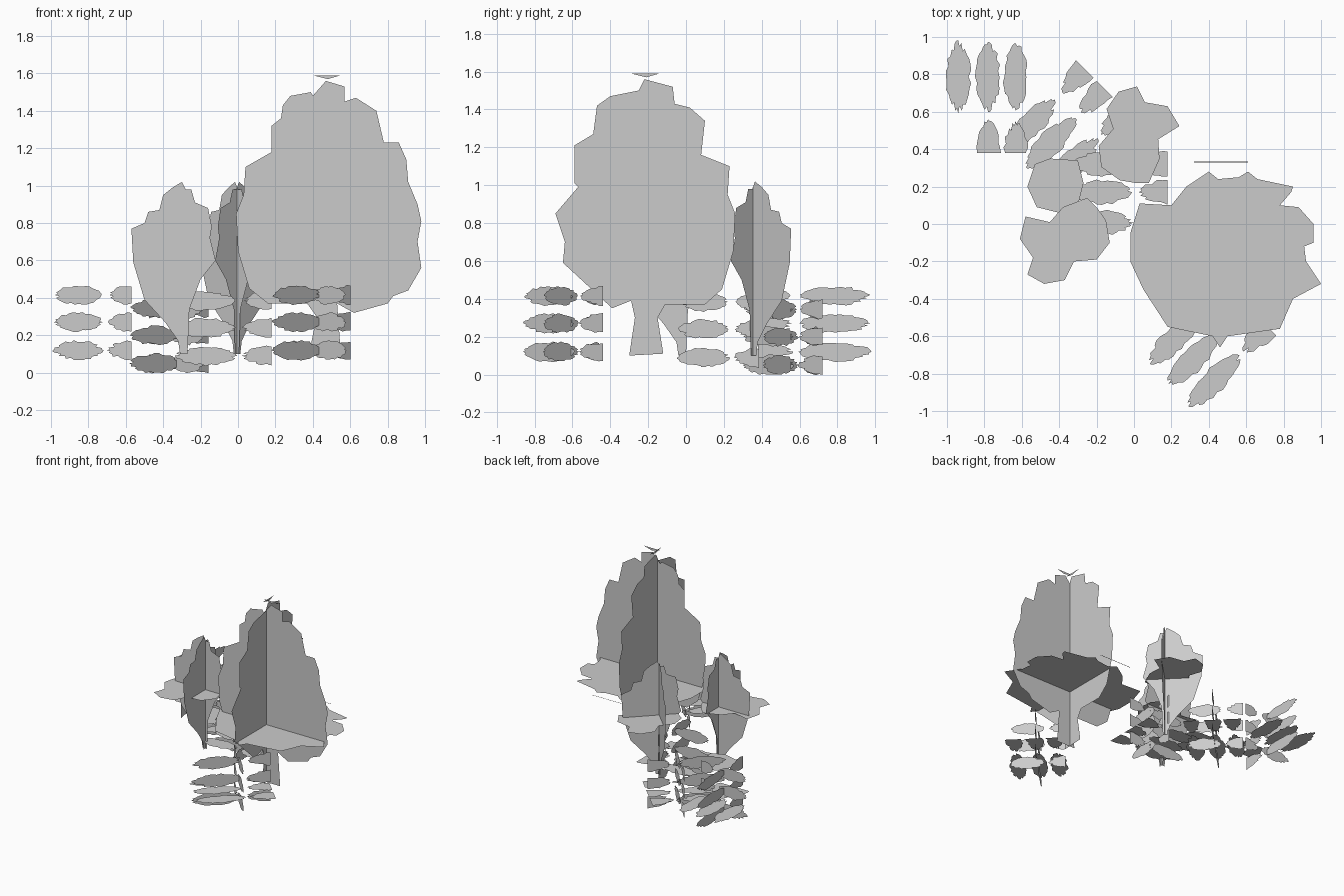
import bpy
import math
import random
from mathutils import Matrix, Vector

random.seed(4)
cube = bpy.data.objects.get("Cube")
if cube:
    bpy.data.objects.remove(cube)

grey = bpy.data.materials.new("plain_grey")
grey.use_nodes = True
COLOUR = (0.6, 0.6, 0.6, 1)
grey.diffuse_color = COLOUR
grey.node_tree.nodes["Principled BSDF"].inputs["Base Color"].default_value = COLOUR


def build(name, outlines, place):
    """Make one object from a list of flat outlines (lists of Vectors)."""
    verts, faces = [], []
    for outline in outlines:
        start = len(verts)
        verts += [place @ p for p in outline]
        faces.append(range(start, len(verts)))
    mesh = bpy.data.meshes.new(name)
    mesh.from_pydata([tuple(v) for v in verts], [], [tuple(f) for f in faces])
    mesh.materials.append(grey)
    obj = bpy.data.objects.new(name, mesh)
    bpy.context.collection.objects.link(obj)


def spot(x, y, z=0, degrees=0):
    return Matrix.Translation((x, y, z)) @ Matrix.Rotation(math.radians(degrees), 4, "Z")


def along_x(points, y=0):
    return [Vector((u, y, z)) for u, z in points]


def along_y(points, x=0):
    return [Vector((x, u, z)) for u, z in points]


def flat(points, z):
    return [Vector((x, y, z)) for x, y in points]


def hundredths(points):
    return [(a / 100, b / 100) for a, b in points]


# Large tree: two crossed upright cards, a level crown card and a tip
BIG_FRONT = hundredths([
    (-9, 10), (-5, 30), (-10, 37), (-31, 37), (-41, 45), (-47, 65), (-48, 85),
    (-44, 95), (-43, 110), (-29, 118), (-29, 132), (-24, 136), (-23, 143),
    (-19, 148), (-8, 150), (-7, 148), (0, 156), (10, 153), (10, 145), (16, 147),
    (27, 140), (31, 123), (39, 123), (43, 114), (44, 102), (49, 90), (51, 81),
    (49, 70), (51, 56), (44, 44), (36, 41), (33, 37), (15, 32), (6, 37), (8, 10)])
BIG_SIDE = hundredths([
    (10, 11), (7, 30), (11, 37), (32, 37), (41, 45), (47, 65), (48, 85),
    (44, 95), (45, 110), (30, 116), (32, 134), (24, 141), (16, 143),
    (15, 152), (0, 156), (-3, 150), (-18, 147), (-25, 142), (-27, 127),
    (-37, 121), (-37, 101), (-35, 99), (-47, 85), (-42, 70), (-43, 59),
    (-17, 35), (-7, 39), (-5, 30), (-8, 10)])
BIG_CROWN = hundredths([
    (-2, -5), (3, 11), (20, 10), (28, 20), (40, 28), (45, 24), (56, 25),
    (61, 28), (66, 24), (85, 20), (84, 17), (78, 10), (88, 9), (96, 0),
    (96, -10), (91, -12), (92, -20), (100, -32), (85, -40), (78, -56),
    (50, -60), (46, -66), (42, -60), (18, -55), (5, -35), (-2, -20)])
TIP = hundredths([(-7, 159), (8, 159), (1, 157)])
AXIS = Vector((0.47, -0.22, 0))
big_crown = [p - AXIS for p in flat(BIG_CROWN, 0.57)]
crown_sliver = [p - AXIS for p in flat(
    hundredths([(32, 33), (61, 33), (61, 33.5), (32, 33.5)]), 0.57)]
build("large_tree", [along_x(BIG_FRONT, -0.02), along_y(BIG_SIDE, -0.045),
                     along_x(TIP, -0.02), along_y(TIP, -0.045),
                     big_crown, crown_sliver], spot(*AXIS))

# Small trees: the same crossed cards, one turned against the other
SMALL_PROFILE = hundredths([
    (-1, 10), (-2, 17), (-9, 27), (-20, 39), (-26, 59), (-27, 77), (-20, 80),
    (-18, 86), (-12, 87), (-10, 95), (-5, 99), (0, 102), (2, 98), (5, 98),
    (7, 91), (14, 88), (16, 78), (15, 72), (18, 60), (10, 50), (4, 34), (3, 10)])
SMALL_CROWN = hundredths([
    (-31, -5), (-28, 7), (-15, 4), (-8, 12), (5, 17), (10, 12), (15, 5),
    (17, -7), (10, -16), (-2, -17), (-7, -27), (-18, -29), (-27, -24), (-24, -15)])
for name, place in (("small_tree_right", spot(-0.3, -0.03)),
                    ("small_tree_back", spot(-0.005, 0.375, 0, -135))):
    build(name, [along_x(SMALL_PROFILE, 0.015), along_y(SMALL_PROFILE, 0.015),
                 flat(SMALL_CROWN, 0.58)], place)


def leaf(left, right, middle, height, cut=False):
    """Ragged almond outline; a cut leaf stops straight at its widest point."""
    reach = right - left if cut else (right - left) / 2
    centre = right if cut else (left + right) / 2
    steps = 18
    points = []
    for i in range(steps + 1 if cut else steps * 2):
        a = math.pi / 2 + math.pi * i / steps
        jag = random.uniform(0.8, 1.05)
        points.append((centre + reach * math.cos(a) * (1 if i % 2 else jag),
                       middle + height * math.sin(a) * abs(math.sin(a)) ** 0.2 * jag))
    return points


def tiered_card(length, levels, height):
    """A whole shrub silhouette and a half one, each in separate tiers."""
    h = length / 2
    shapes = []
    for i, level in enumerate(levels):
        narrow = length * 0.012 * i
        shapes.append(leaf(-h + narrow, 0.29 * h - narrow, level, height))
        shapes.append(leaf(0.38 * h + narrow, h, level, height, True))
    return shapes


def stems(length):
    """Short trunk stubs under the lowest tier."""
    h = length / 2
    w = length * 0.03
    mid = -0.36 * h
    return [[(a, 0), (b, 0), (b, 0.02), (a, 0.02)]
            for a, b in ((mid - w, mid + w), (h - w, h))]


# Shrub clumps: a long card, a short card and a level card of leaves
def shrub(name, place, length, width, skip=None):
    tiers = (0.05, 0.2, 0.345)
    rows = [width * k for k in (-0.38, 0, 0.35)]
    sheets = [along_x(s) for s in tiered_card(length, tiers, 0.053) + stems(length)]
    sheets += [along_y(s, 0.06) for s in tiered_card(width, tiers, 0.053) + stems(width)]
    level = tiered_card(length, rows, width * 0.16)
    sheets += [flat(s, 0.12) for i, s in enumerate(level) if i != skip]
    build(name, sheets, place)


shrub("shrub_far_right", spot(-0.78, 0.68, 0.07, -90), 0.6, 0.42, 1)
shrub("shrub_back", spot(-0.37, 0.51, 0, 45), 0.6, 0.42)
shrub("shrub_middle", spot(-0.08, 0.17, 0.04), 0.52, 0.43)
shrub("shrub_front", spot(0.39, -0.65, 0.07, 45), 0.6, 0.42)

# Low level foliage between the small trees
LOW = hundredths([(-57, 20), (-53, 32), (-45, 35), (-30, 34), (-27, 22),
                  (-30, 10), (-40, 6), (-52, 9)])
build("low_foliage", [flat(LOW, 0.25)], spot(0, 0))
